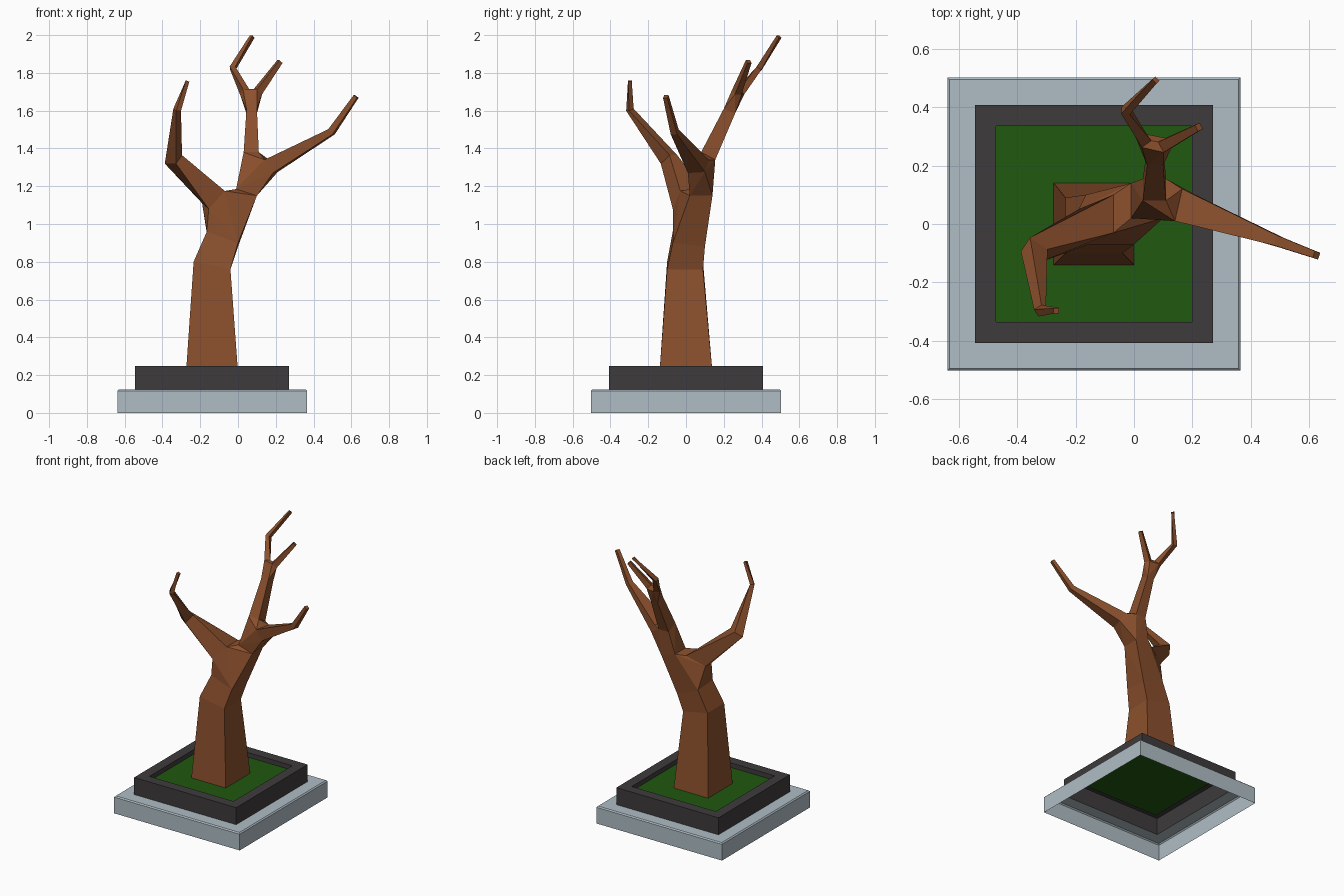
import bpy, bmesh
from mathutils import Vector

if "Cube" in bpy.data.objects:
    bpy.data.objects.remove(bpy.data.objects["Cube"])

CX = -0.137  # centre of the square planter


def finish(bm, name, color):
    me = bpy.data.meshes.new(name)
    bm.to_mesh(me)
    bm.free()
    ob = bpy.data.objects.new(name, me)
    bpy.context.collection.objects.link(ob)
    mat = bpy.data.materials.new(name + "_material")
    mat.diffuse_color = (*color, 1)
    mat.use_nodes = True
    mat.node_tree.nodes["Principled BSDF"].inputs["Base Color"].default_value = mat.diffuse_color
    me.materials.append(mat)
    return ob


def bridge(bm, a, b):
    """Join two four-sided rings with the least twist."""
    options = [[o[(i + k) % 4] for i in range(4)] for o in (b, b[::-1]) for k in range(4)]
    b = min(options, key=lambda o: sum((p.co - q.co).length for p, q in zip(a, o)))
    for i in range(4):
        j = (i + 1) % 4
        bm.faces.new((a[i], a[j], b[j], b[i]))
    return b


def square_shell(name, profile, color, cap=False):
    """Stack of square rings given as (half width, z)."""
    bm = bmesh.new()
    rings = [[bm.verts.new((CX + sx * h, sy * h, z))
              for sx, sy in ((-1, -1), (1, -1), (1, 1), (-1, 1))] for h, z in profile]
    for a, b in zip(rings, rings[1:]):
        bridge(bm, a, b)
    if cap:
        bm.faces.new(rings[-1])
    return finish(bm, name, color)


# Planter: open underneath
square_shell("base_slab", [(.502, 0), (.502, .117), (.494, .125), (.408, .125)], (.43, .51, .56))
square_shell("planter_frame", [(.408, .125), (.408, .248), (.336, .248), (.336, .215)], (.048, .043, .045))
square_shell("grass", [(.336, .215)], (.014, .098, .005), cap=True)

# Tree: four-sided rings, bridged along limbs, hulled at forks
bm = bmesh.new()


def ring(*pts):
    return [bm.verts.new(p) for p in pts]


def round_ring(center, direction, half):
    d = Vector(direction).normalized()
    s = d.cross(Vector((0, 0, 1))).normalized() * half
    t = s.normalized().cross(d) * half
    c = Vector(center)
    return ring(c + s + t, c - s + t, c - s - t, c + s - t)


def fork(*rings):
    """Convex hull over the rings, left open where limbs attach."""
    sets = [set(r) for r in rings]
    out = bmesh.ops.convex_hull(bm, input=[v for r in rings for v in r], use_existing_faces=False)
    faces = {g for g in out["geom"] if isinstance(g, bmesh.types.BMFace)}
    ends = [f for f in faces if any(set(f.verts) <= s for s in sets)]
    bmesh.ops.delete(bm, geom=ends, context='FACES_ONLY')


def limb(start, *nodes):
    """Continue a limb from a ring through (centre, half width) nodes, capped."""
    prev_c = sum((v.co for v in start), Vector()) / 4
    last = start
    for i, (c, h) in enumerate(nodes):
        d = (Vector(c) - prev_c).normalized()
        if i + 1 < len(nodes):
            d += (Vector(nodes[i + 1][0]) - Vector(c)).normalized()
        last = bridge(bm, last, round_ring(c, d, h))
        prev_c = Vector(c)
    bm.faces.new(last)


# Trunk rings
root = ring((-.275, -.14, .215), (0, -.14, .215), (0, .14, .215), (-.275, .14, .215))
waist = ring((-.235, -.1, .8), (-.04, -.1, .76), (-.04, .09, .76), (-.235, .09, .8))
neck = ring((-.165, -.07, .96), (0, -.07, .9), (0, .1, .88), (-.165, .1, .95))
# Fork rings
left = ring((-.155, -.07, 1.08), (-.19, .05, 1.11), (-.07, .1, 1.175), (-.07, -.03, 1.175))
right = ring((-.01, .02, 1.185), (.1, .02, 1.15), (.1, .14, 1.15), (-.01, .14, 1.185))
upper = ring((.03, .08, 1.38), (.11, .08, 1.38), (.11, .155, 1.34), (.03, .155, 1.34))
side = ring((.14, .01, 1.34), (.165, .12, 1.34), (.21, .1, 1.275), (.185, .01, 1.27))
top = ring((.045, .2, 1.61), (.1, .2, 1.61), (.1, .26, 1.585), (.045, .26, 1.585))
twig_a = round_ring((.035, .285, 1.7), (-.1, .14, .16), .02)
twig_b = round_ring((.105, .27, 1.7), (.15, .08, .18), .02)

fork(neck, left, right)
fork(right, upper, side)
fork(top, twig_a, twig_b)
bridge(bm, root, waist)
bridge(bm, waist, neck)
bridge(bm, upper, top)

# Branches
limb(left, ((-.342, -.09, 1.342), .036), ((-.322, -.297, 1.605), .015), ((-.267, -.297, 1.757), .01))
limb(side, ((.495, -.06, 1.488), .018), ((.625, -.107, 1.675), .012))
limb(twig_a, ((-.028, .388, 1.825), .015), ((.075, .493, 1.992), .01))
limb(twig_b, ((.222, .332, 1.86), .012))

wires = [e for e in bm.edges if not e.link_faces]
bmesh.ops.delete(bm, geom=wires, context='EDGES')
bmesh.ops.recalc_face_normals(bm, faces=bm.faces)
finish(bm, "tree", (.26, .08, .026))
